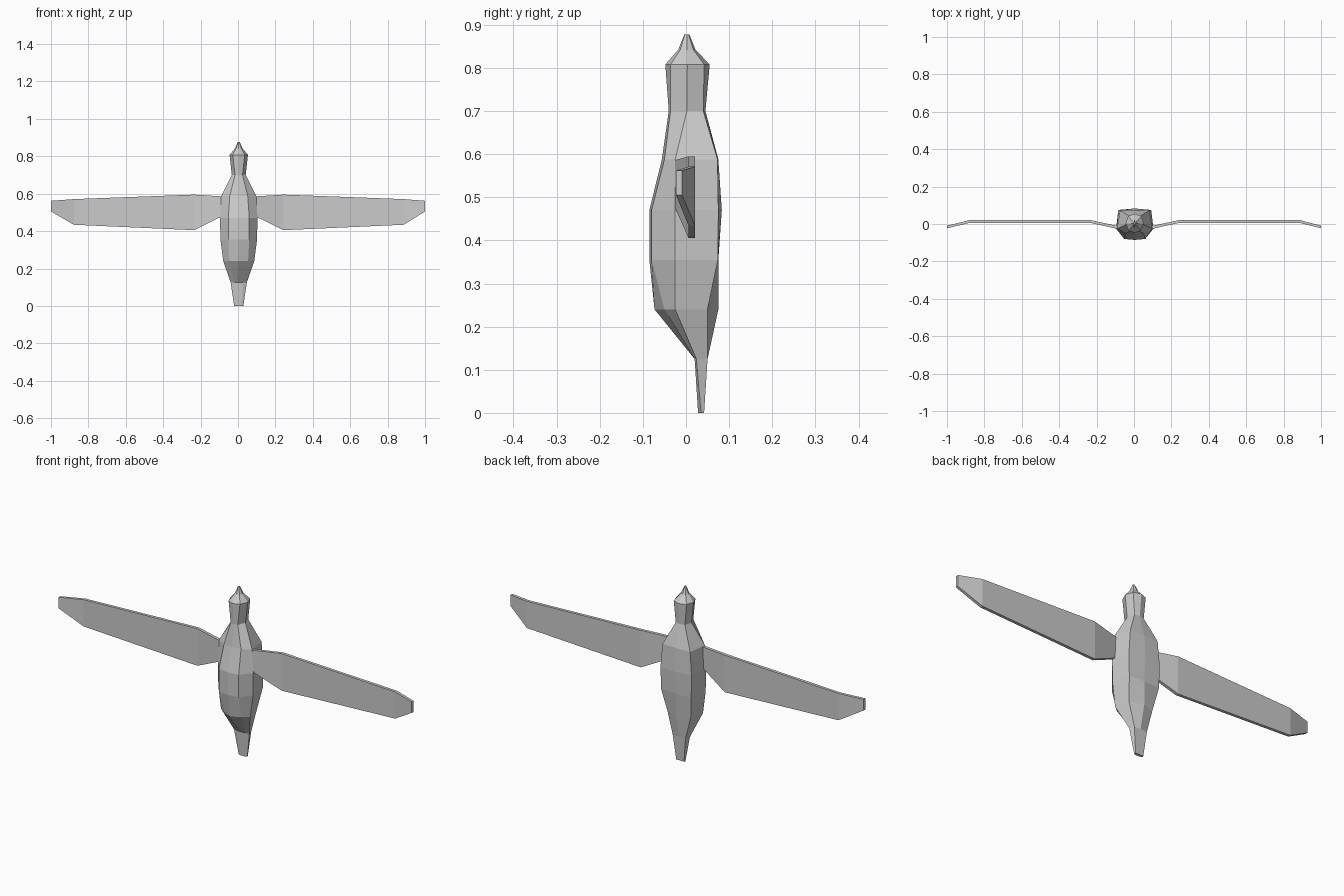
import bpy, bmesh

CX = 0.004  # body sits slightly off centre


def make_object(name, rings):
    """Loft closed rings of equal length into a capped, flat-shaded solid."""
    bm = bmesh.new()
    loops = [[bm.verts.new(p) for p in ring] for ring in rings]
    n = len(rings[0])
    for a, b in zip(loops, loops[1:]):
        for i in range(n):
            j = (i + 1) % n
            bm.faces.new((a[i], a[j], b[j], b[i]))
    bm.faces.new(loops[0])
    bm.faces.new(loops[-1])
    bmesh.ops.recalc_face_normals(bm, faces=bm.faces)
    mesh = bpy.data.meshes.new(name)
    bm.to_mesh(mesh)
    bm.free()
    obj = bpy.data.objects.new(name, mesh)
    bpy.context.collection.objects.link(obj)
    return obj


# Body sections, tail to beak:
# z, front y, front corner x/y, side x/y, back corner x/y, back y
sections = [
    (0.000, 0.028, 0.013, 0.028, 0.025, 0.035, 0.022, 0.042, 0.042),
    (0.125, 0.020, 0.022, 0.020, 0.043, 0.024, 0.036, 0.050, 0.050),
    (0.240, -0.073, 0.050, -0.050, 0.083, -0.025, 0.066, 0.050, 0.075),
    (0.355, -0.085, 0.056, -0.080, 0.098, -0.025, 0.085, 0.074, 0.075),
    (0.470, -0.085, 0.056, -0.080, 0.100, -0.025, 0.088, 0.075, 0.083),
    (0.588, -0.056, 0.048, -0.050, 0.094, -0.025, 0.078, 0.073, 0.075),
    (0.700, -0.040, 0.020, -0.036, 0.037, 0.002, 0.026, 0.040, 0.045),
    (0.808, -0.048, 0.032, -0.036, 0.049, 0.003, 0.036, 0.042, 0.055),
    (0.842, -0.018, 0.014, -0.013, 0.020, 0.002, 0.014, 0.017, 0.022),
    (0.877, -0.004, 0.003, -0.003, 0.005, 0.002, 0.003, 0.006, 0.008),
]
body = []
for z, fy, fx, fcy, sx, sy, bx, bcy, by in sections:
    half = [(fx, fcy), (sx, sy), (bx, bcy)]
    ring = [(0, fy)] + half + [(0, by)] + [(-x, y) for x, y in reversed(half)]
    body.append([(CX + x, y, z) for x, y in ring])
make_object("body", body)

# Wing stations from root to tip: x, front y, thickness, bottom z, top z
stations = [
    (0.060, -0.029, 0.016, 0.505, 0.583),
    (0.097, -0.025, 0.016, 0.475, 0.586),
    (0.238, 0.006, 0.015, 0.405, 0.595),
    (0.882, 0.006, 0.015, 0.434, 0.571),
    (1.000, -0.023, 0.014, 0.505, 0.562),
]
for side, name in ((1, "right_wing"), (-1, "left_wing")):
    rings = []
    for x, y, t, lo, hi in stations:
        # offset fades out so that both tips reach exactly one unit
        px = side * x + (CX if x < 1 else 0)
        rings.append([(px, y, lo), (px, y + t, lo), (px, y + t, hi), (px, y, hi)])
    make_object(name, rings)
